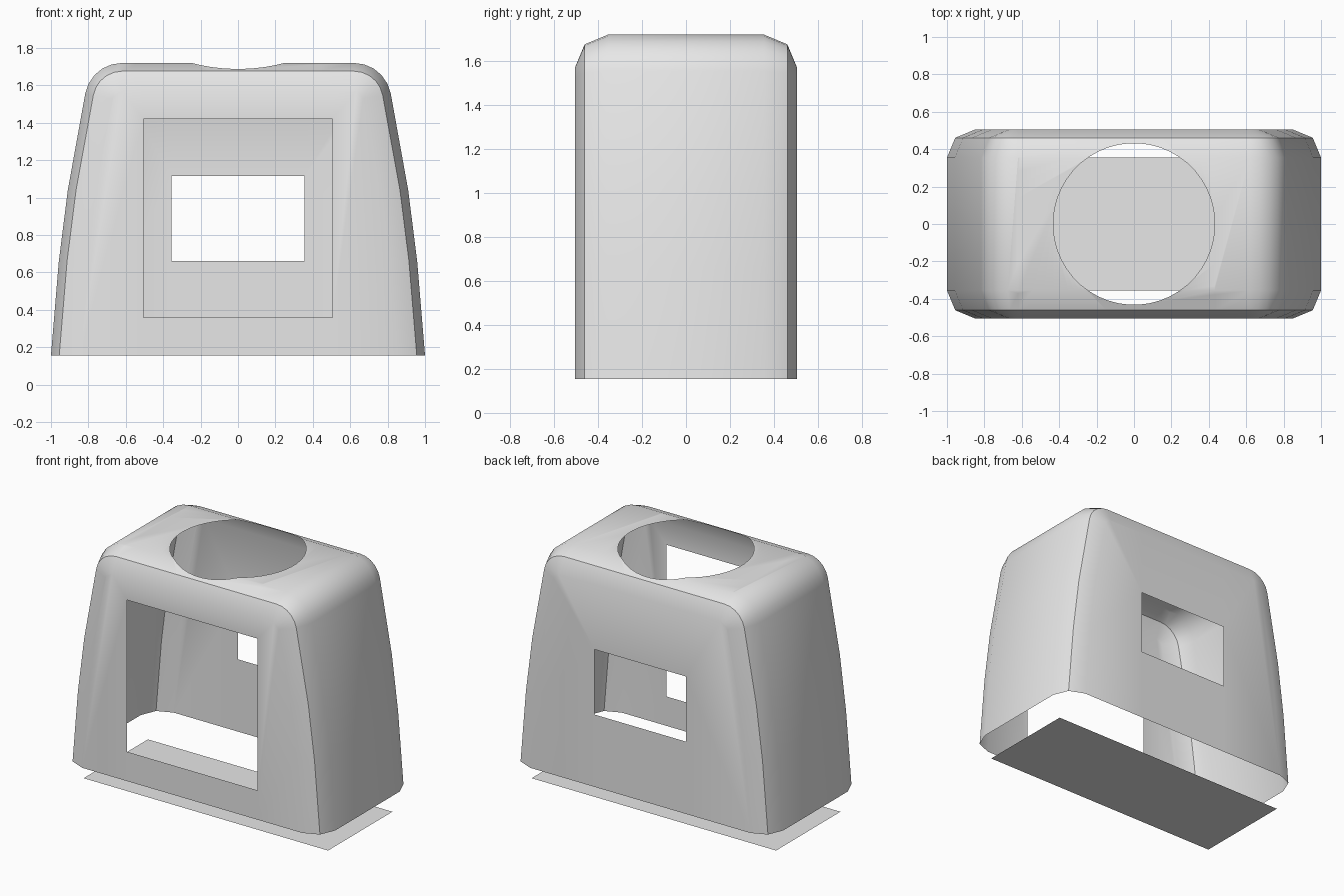
import bpy, bmesh, math
from mathutils import Vector

cube = bpy.data.objects.get("Cube")
if cube:
    bpy.data.objects.remove(cube)

grey = bpy.data.materials.new("light_grey")
grey.use_nodes = True
grey.diffuse_color = (0.8, 0.8, 0.8, 1)
grey.node_tree.nodes["Principled BSDF"].inputs["Base Color"].default_value = (0.8, 0.8, 0.8, 1)


def finish(bm, name):
    mesh = bpy.data.meshes.new(name)
    bm.to_mesh(mesh)
    bm.free()
    mesh.materials.append(grey)
    obj = bpy.data.objects.new(name, mesh)
    bpy.context.collection.objects.link(obj)
    return obj


def outline(inset):
    """Tapered side and rounded shoulder, mirrored into a full arch."""
    half = [(1 - inset, 0.155), (0.958 - inset, 0.66), (0.91 - inset, 1.04)]
    radius = 0.2 - inset
    for i in range(6):
        a = math.radians(10 + 16 * i)
        half.append((0.62 + radius * math.cos(a), 1.52 + radius * math.sin(a)))
    return half + [(-x, z) for x, z in reversed(half)]


def cut_hole(bm, faces, planes):
    """Remove the convex region behind all planes from the given faces."""
    inside = list(faces)
    for co, no in planes:
        geom = set(inside)
        for f in inside:
            geom.update(f.edges)
            geom.update(f.verts)
        res = bmesh.ops.bisect_plane(bm, geom=list(geom), dist=1e-5, plane_co=co, plane_no=no)
        pieces = {g for g in res["geom"] if isinstance(g, bmesh.types.BMFace)}
        pieces.update(f for f in inside if f.is_valid)
        inside = [f for f in pieces if (f.calc_center_median() - co).dot(no) < 0]
    bmesh.ops.delete(bm, geom=inside, context='FACES')


def window(x, z0, z1):
    return [(Vector((x, 0, 0)), Vector((1, 0, 0))), (Vector((-x, 0, 0)), Vector((-1, 0, 0))),
            (Vector((0, 0, z1)), Vector((0, 0, 1))), (Vector((0, 0, z0)), Vector((0, 0, -1)))]


# Housing: open-bottomed thin shell with bevelled front and back rims
bm = bmesh.new()
sections = [(-0.505, 0.15), (-0.461, 0.044), (-0.355, 0), (0.355, 0), (0.461, 0.044), (0.505, 0.15)]
rings = [[bm.verts.new((x, y, z)) for x, z in outline(d)] for y, d in sections]
for a, b in zip(rings, rings[1:]):
    for i in range(len(a) - 1):
        bm.faces.new((a[i], a[i + 1], b[i + 1], b[i]))
front = bm.faces.new(rings[0])
back = bm.faces.new(rings[-1])
bmesh.ops.recalc_face_normals(bm, faces=bm.faces)

# Window openings and the round top opening
cut_hole(bm, [front], window(0.505, 0.36, 1.42))
cut_hole(bm, [back], window(0.355, 0.66, 1.115))
roof = [f for f in bm.faces if f.normal.z > 0.5 and abs(f.calc_center_median().x) < 0.2
        and f.calc_center_median().z > 1.65]
circle = []
for i in range(48):
    a = math.tau * i / 48
    n = Vector((math.cos(a), math.sin(a), 0))
    circle.append((n * 0.431, n))
cut_hole(bm, roof, circle)
housing = finish(bm, "housing")
bpy.ops.object.select_all(action='DESELECT')
housing.select_set(True)
bpy.context.view_layer.objects.active = housing
bpy.ops.object.shade_smooth_by_angle(angle=math.radians(30))

# Base plate: thin sheet on the ground below the housing
bm = bmesh.new()
bm.faces.new([bm.verts.new((x * 0.945, y * 0.355, 0)) for x, y in ((-1, -1), (1, -1), (1, 1), (-1, 1))])
finish(bm, "base_plate")
